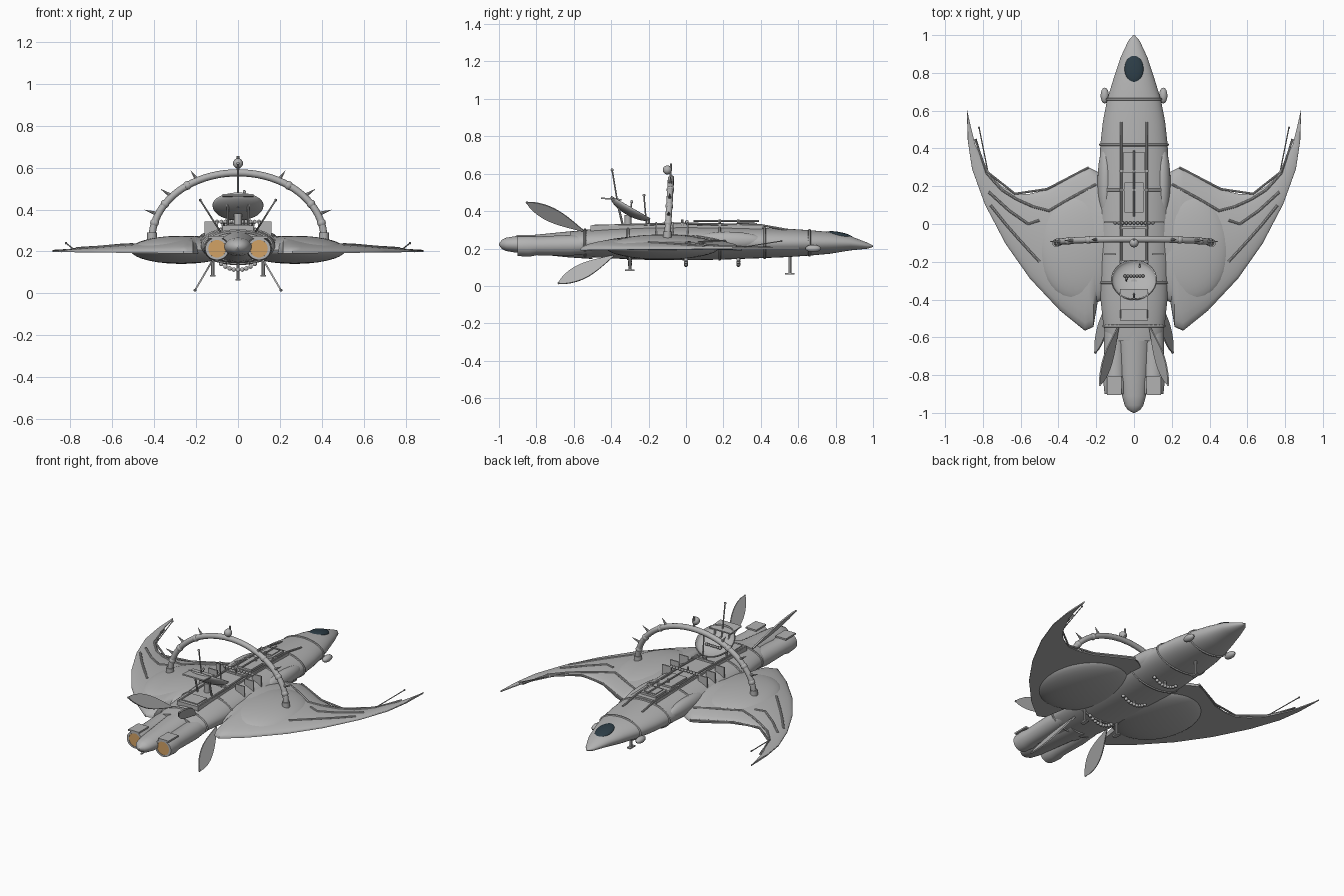
import bpy, bmesh
from math import sin, cos, pi, radians, sqrt
from mathutils import Vector, Matrix

if "Cube" in bpy.data.objects:
    bpy.data.objects.remove(bpy.data.objects["Cube"])


def material(name, rgb):
    m = bpy.data.materials.new(name)
    m.use_nodes = True
    m.diffuse_color = (*rgb, 1)
    m.node_tree.nodes["Principled BSDF"].inputs["Base Color"].default_value = (*rgb, 1)
    return m


GREY = material("hull grey", (0.45, 0.45, 0.45))
GLASS = material("dark glass", (0.025, 0.045, 0.06))
ORANGE = material("engine orange", (0.65, 0.36, 0.13))


def finish(name, bm, mat=GREY, mirror=False):
    bmesh.ops.recalc_face_normals(bm, faces=bm.faces)
    me = bpy.data.meshes.new(name)
    bm.to_mesh(me)
    bm.free()
    me.materials.append(mat)
    me.shade_smooth()
    me.set_sharp_from_angle(angle=radians(35))
    ob = bpy.data.objects.new(name, me)
    bpy.context.scene.collection.objects.link(ob)
    if mirror:
        ob.modifiers.new("mirror", 'MIRROR')
    return ob


def skin(bm, rings, caps=True):
    rings = [[bm.verts.new(p) for p in r] for r in rings]
    n = len(rings[0])
    for a, b in zip(rings, rings[1:]):
        for i in range(n):
            bm.faces.new((a[i], a[(i + 1) % n], b[(i + 1) % n], b[i]))
    if caps:
        bm.faces.new(rings[0])
        bm.faces.new(rings[-1])


def loft(name, stations, x=0, n=32, mat=GREY, mirror=False, caps=True):
    """Elliptical sections along y: (y, half width, centre z, half height)."""
    bm = bmesh.new()
    skin(bm, [[(x + rx * cos(2 * pi * i / n), y, z + rz * sin(2 * pi * i / n))
               for i in range(n)] for y, rx, z, rz in stations], caps)
    return finish(name, bm, mat, mirror)


def tube(name, pts, r, n=8, mirror=False, taper=1.0):
    pts = [Vector(p) for p in pts]
    rings = []
    for k, p in enumerate(pts):
        t = (pts[min(k + 1, len(pts) - 1)] - pts[max(k - 1, 0)]).normalized()
        u = t.cross(Vector((0, 1, 0)) if abs(t.y) < 0.9 else Vector((0, 0, 1))).normalized()
        v = t.cross(u)
        rk = r * (1 + (taper - 1) * k / (len(pts) - 1))
        rings.append([p + rk * (u * cos(2 * pi * i / n) + v * sin(2 * pi * i / n)) for i in range(n)])
    bm = bmesh.new()
    skin(bm, rings)
    return finish(name, bm, GREY, mirror)


def placed(loc, size, tilt=0):
    return Matrix.Translation(loc) @ Matrix.Rotation(tilt, 4, 'X') @ Matrix.Diagonal((*size, 1))


def box(name, loc, size, mirror=False, tilt=0):
    bm = bmesh.new()
    bmesh.ops.create_cube(bm, size=1, matrix=placed(loc, size, tilt))
    return finish(name, bm, GREY, mirror)


def balls(name, places, size, mat=GREY, mirror=False, tilt=0, seg=16):
    bm = bmesh.new()
    for loc in places:
        bmesh.ops.create_uvsphere(bm, u_segments=seg, v_segments=seg // 2, radius=1,
                                  matrix=placed(loc, size, tilt))
    return finish(name, bm, mat, mirror)


def lerp(table, x):
    table = sorted(table)
    for a, b in zip(table, table[1:]):
        if x <= b[0]:
            f = (x - a[0]) / (b[0] - a[0])
            return [p + (q - p) * f for p, q in zip(a[1:], b[1:])]
    return table[-1][1:]


# Fuselage, tail cone and hoops
HULL = [(1, .004, .212, .004), (.97, .03, .215, .016), (.88, .072, .228, .038), (.77, .108, .23, .058),
        (.66, .142, .23, .068), (.54, .165, .23, .076), (.42, .178, .23, .081), (.2, .188, .229, .088),
        (0, .19, .228, .091), (-.2, .187, .228, .089), (-.4, .177, .228, .081), (-.54, .162, .228, .072),
        (-.62, .14, .226, .064)]
loft("fuselage", HULL, n=48)
loft("tail_cone", [(-.5, .1, .222, .078), (-.62, .09, .222, .07), (-.8, .075, .222, .052),
                   (-.91, .063, .222, .044), (-.96, .05, .222, .036), (-.985, .032, .222, .024),
                   (-1, .004, .222, .004)])
for y in (.66, .42, .18, -.31, -.54):
    rx, z, rz = lerp(HULL, y)
    loft("hull_hoop", [(y + d, rx + g, z, rz + g) for d, g in ((-.007, 0), (-.004, .006), (.004, .006), (.007, 0))])
balls("canopy", [(0, .82, .27)], (.05, .075, .018), GLASS, tilt=radians(-11), seg=32)
balls("shoulder_fairing", [(.15, .22, .24)], (.043, .2, .05), mirror=True, seg=24)
balls("nose_pod", [(.155, .68, .2)], (.022, .042, .02), mirror=True)

# Engines
loft("nacelle", [(-.48, .05, .22, .045), (-.62, .06, .217, .055), (-.8, .056, .214, .05),
                 (-.84, .062, .213, .057), (-.9, .056, .213, .053), (-.9, .042, .213, .042),
                 (-.87, .04, .213, .04)], x=.1, mirror=True)
loft("engine_glow", [(-.898, .043, .213, .043), (-.88, .03, .213, .03), (-.885, .014, .213, .014),
                     (-.895, .008, .213, .008)], x=.1, mat=ORANGE, mirror=True)
box("nacelle_panel", (.105, -.855, .268), (.075, .1, .01), mirror=True)

# Wings: domed top, nearly flat underside
LEAD = [(.12, .22), (.19, .275), (.24, .3), (.3, .275), (.455, .185), (.55, .16), (.63, .16),
        (.7, .2), (.76, .26), (.84, .42), (.865, .52), (.885, .61)]
TRAIL = [(.12, -.3), (.19, -.4), (.215, -.545), (.26, -.565), (.39, -.46), (.55, -.29), (.68, -.105),
         (.79, .105), (.857, .29), (.88, .44), (.885, .6)]
RISE = [(.12, .085), (.2, .078), (.3, .064), (.5, .038), (.7, .017), (.885, .004)]


def wing_base(x):
    return .187 + .012 * x


def wing_top(x, y):
    a, b = lerp(TRAIL, x)[0], lerp(LEAD, x)[0]
    v = min(max((y - a) / (b - a), 0), 1)
    return wing_base(x) + .006 + lerp(RISE, x)[0] * sqrt(sin(pi * v) + 1e-9)


bm = bmesh.new()
sections = []
CHORD = 14
for x in sorted({p[0] for p in LEAD + TRAIL}):
    a, b = lerp(TRAIL, x)[0], lerp(LEAD, x)[0]
    ys = [a + (b - a) * (1 - cos(pi * j / CHORD)) / 2 for j in range(CHORD + 1)]
    sections.append([(x, y, wing_top(x, y)) for y in ys] + [(x, y, wing_base(x)) for y in reversed(ys)])
skin(bm, sections)
finish("wing", bm, mirror=True)
balls("wing_shield", [(.27, -.125, .208)], (.243, .305, .067), mirror=True, seg=40)

# Raised ribs, edge rods and tip aerials on the wings
RIBS = [((.2, .21), (.33, .14), (.45, .07), (.53, .09), (.62, .13), (.7, .18), (.78, .27), (.84, .45)),
        ((.5, .02), (.56, .0), (.66, .07), (.77, .17)),
        ((.5, -.2), (.61, -.08), (.68, 0), (.76, .1))]
for rib in RIBS:
    tube("wing_rib", [(x, y, wing_top(x, y)) for x, y in rib], .007, mirror=True)
tube("edge_rod", [(.24, .3, .205), (.46, .185, .205), (.63, .16, .205), (.77, .27, .205)], .006, mirror=True)
tube("tip_aerial", [(.77, .26, .2), (.82, .51, .24)], .003, n=6, mirror=True)
balls("tip_bead", [(.82, .51, .24)], (.006,) * 3, mirror=True, seg=8)


# Leaf-shaped tail blades
def blade(name, root, tip, width):
    root, tip = Vector(root), Vector(tip)
    axis = tip - root
    normal = Vector((0, 1, 0)).cross(axis).normalized()
    side = normal.cross(axis).normalized()
    ts = [i / 12 for i in range(13)]
    half = [.004 + width * sin(pi * t ** 1.3) ** .8 if 0 < t < 1 else .004 for t in ts]
    edge = [root + axis * t + side * h for t, h in zip(ts, half)]
    edge += [root + axis * t - side * h for t, h in reversed(list(zip(ts, half)))]
    bm = bmesh.new()
    skin(bm, [[p + normal * d for p in edge] for d in (-.004, .004)])
    finish(name, bm, mirror=True)
    balls(name + "_bead", [tip], (.007,) * 3, mirror=True, seg=8)


blade("upper_blade", (.085, -.55, .295), (.18, -.85, .445), .038)
blade("lower_blade", (.12, -.39, .16), (.205, -.68, .015), .04)

# Arch with spikes and crown globe
arc = lambda a, s=1: (.41 * s * cos(a), -.1 + .02 * sin(a), .26 + .315 * s * sin(a))
tube("arch", [arc(pi * i / 40) for i in range(41)], .017, n=12)
for deg in (22, 40, 62):
    a = radians(deg)
    tube("arch_spike", [arc(a), arc(a, 1.17)], .011, n=8, mirror=True, taper=.1)
    b = radians(deg - 8)
    balls("arch_joint", [arc(b)], (.021,) * 3, mirror=True, seg=12)
tube("arch_foot", [(.41, -.1, .22), (.41, -.1, .29)], .023, n=12, mirror=True)
balls("crown_globe", [(0, -.1, .62)], (.024,) * 3, seg=20)
tube("crown_stem", [(0, -.085, .56), (0, -.08, .655)], .006)

# Dish with post, rear panel and masts
bm = bmesh.new()
bmesh.ops.create_uvsphere(bm, u_segments=32, v_segments=16, radius=1)
bmesh.ops.delete(bm, geom=[v for v in bm.verts if v.co.z > .01], context='VERTS')
bm.transform(placed((0, -.295, .42), (.122, .122, .045), radians(-30)))
dish = finish("dish", bm)
dish.modifiers.new("thickness", 'SOLIDIFY').thickness = .005
tube("dish_post", [(0, -.31, .28), (0, -.31, .38)], .018, n=12)
box("dish_panel", (0, -.4, .465), (.15, .11, .008), tilt=radians(-4))
tube("dish_brace", [(.05, -.33, .29), (.05, -.37, .46)], .006, mirror=True)
for x, y0, z0, y1, z1 in ((0, -.36, .41, -.395, .62), (.03, -.21, .31, -.225, .485), (-.04, -.3, .38, -.29, .45)):
    tube("mast", [(x, y0, z0), (x, y1, z1)], .004)
    balls("mast_bead", [(x, y1, z1)], (.008,) * 3, seg=10)

# Spine plating, hatches, pipes and upright plates
box("spine_plate", (0, -.05, .308), (.15, .92, .03))
box("hatch", (0, .325, .329), (.11, .11, .014))
box("hatch_inset", (0, .325, .337), (.08, .08, .008))
box("spine_block", (0, .14, .328), (.1, .16, .014))
box("rear_hatch", (0, -.44, .323), (.11, .1, .012))
tube("spine_pipe", [(.068, .54, .3), (.068, .4, .325), (.068, -.05, .334), (.068, -.5, .32)], .006, mirror=True)
tube("centre_pipe", [(0, .39, .347), (0, .04, .347)], .005)
for y in (.18, .28, -.02, -.2):
    tube("spine_post", [(0, y, .3), (0, y, .355)], .007)
    box("cross_bar", (0, y, .327), (.155, .012, .014))
for y in (-.16, -.07, .01):
    box("upright_plate", (.128, y, .3), (.064, .008, .085), mirror=True)
balls("top_beads", [(.02 * i, .005, .342) for i in range(-5, 6)], (.01,) * 3, seg=10)
balls("dish_beads", [(.016 * i, -.275, .392) for i in range(-3, 4)], (.009,) * 3, seg=10)

# Underside bead chains, fittings and landing legs
for y in (.28, 0, -.3):
    balls("belly_beads", [(.02 * i, y, .112 + 4.5 * (.02 * i) ** 2) for i in range(-4, 5)], (.011,) * 3, seg=10)
    tube("belly_fitting", [(0, y, .105), (0, y, .16)], .007)
for x, y, z in ((0, .555, .065), (.12, -.3, .085)):
    tube("leg", [(x, y, z), (x, y, .18)], .008, mirror=x > 0)
    box("foot", (x, y, z), (.025, .05, .008), mirror=x > 0)
